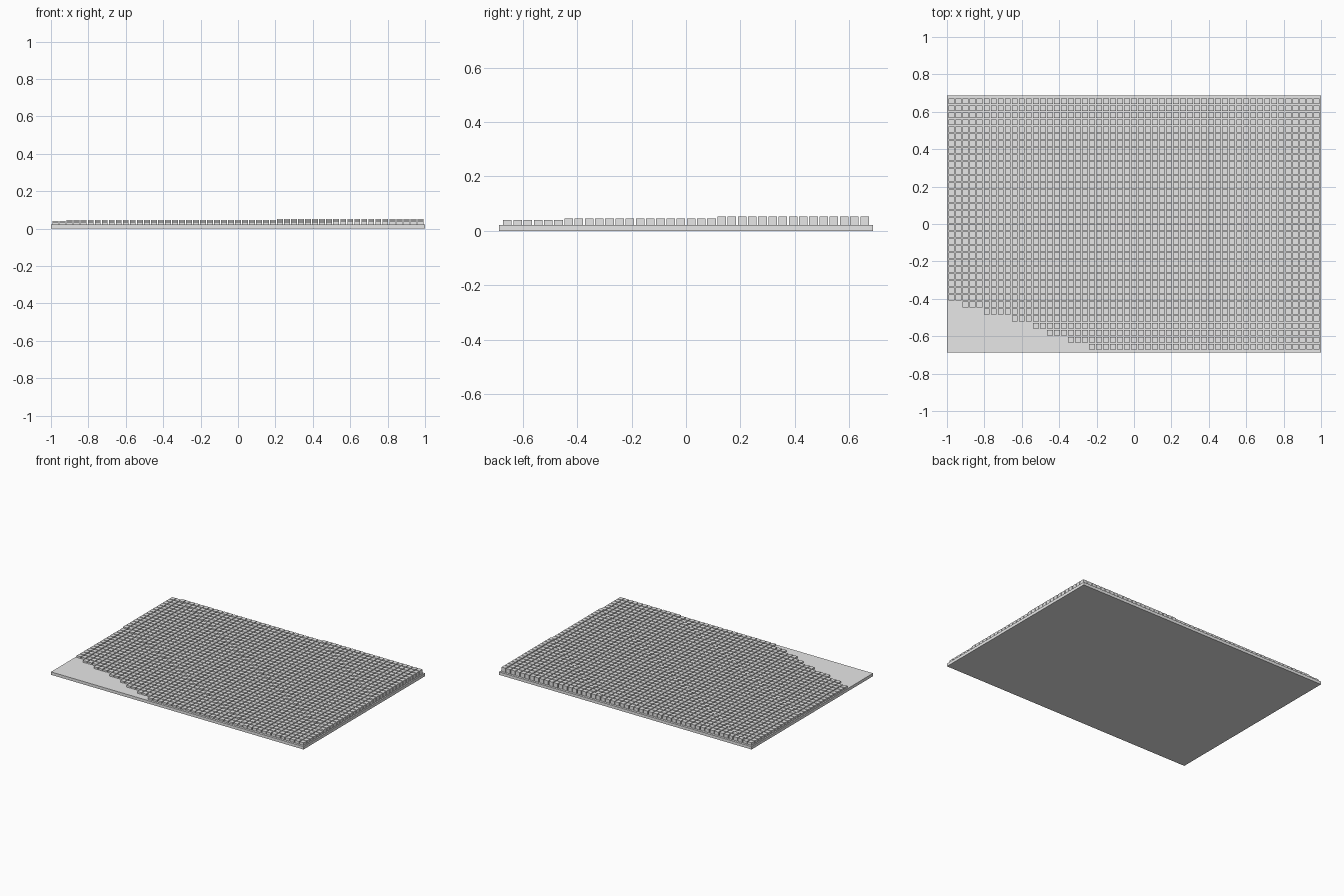
import bpy
import bmesh
from mathutils import Matrix, Vector

cube = bpy.data.objects.get("Cube")
if cube:
    bpy.data.objects.remove(cube, do_unlink=True)

COLS, ROWS = 53, 36
PITCH, BLOCK = 0.0375, 0.0315
BASE_TOP = 0.021

grey = bpy.data.materials.new("light grey")
grey.use_nodes = True
colour = (0.8, 0.8, 0.8, 1)
grey.diffuse_color = colour
grey.node_tree.nodes["Principled BSDF"].inputs["Base Color"].default_value = colour


def add_box(bm, low, high):
    """Add an axis-aligned box between two corners."""
    low, high = Vector(low), Vector(high)
    place = Matrix.Translation((low + high) / 2) @ Matrix.Diagonal((*(high - low), 1))
    bmesh.ops.create_cube(bm, size=1, matrix=place)


def finish(bm, name):
    mesh = bpy.data.meshes.new(name)
    bm.to_mesh(mesh)
    bm.free()
    mesh.materials.append(grey)
    obj = bpy.data.objects.new(name, mesh)
    bpy.context.collection.objects.link(obj)


# Thin base slab
bm = bmesh.new()
add_box(bm, (-1, -0.687, 0), (1, 0.687, BASE_TOP))
finish(bm, "base_plate")

# First filled column of the front rows, leaving the front right corner bare
first_column = [20, 17, 14, 12, 9, 5, 2]

# Each terrace: its top, and two (column, row) points on its front edge
terraces = [
    (0.040, (0, 21), (40, 0)),
    (0.046, (2, 35), (52, 6)),
    (0.052, (32, 35), (52, 21)),
]


def block_top(col, row):
    top = 0.034
    for height, (c0, r0), (c1, r1) in terraces:
        if row >= r0 + (r1 - r0) * (col - c0) / (c1 - c0):
            top = height
    return top


# Grid of square blocks, rising in terraces to the back left corner
bm = bmesh.new()
half = BLOCK / 2
for row in range(ROWS):
    start = first_column[row] if row < len(first_column) else 0
    y = (row - (ROWS - 1) / 2) * PITCH
    for col in range(start, COLS):
        x = (col - (COLS - 1) / 2) * PITCH
        add_box(bm, (x - half, y - half, BASE_TOP),
                (x + half, y + half, block_top(col, row)))
finish(bm, "terraced_blocks")
